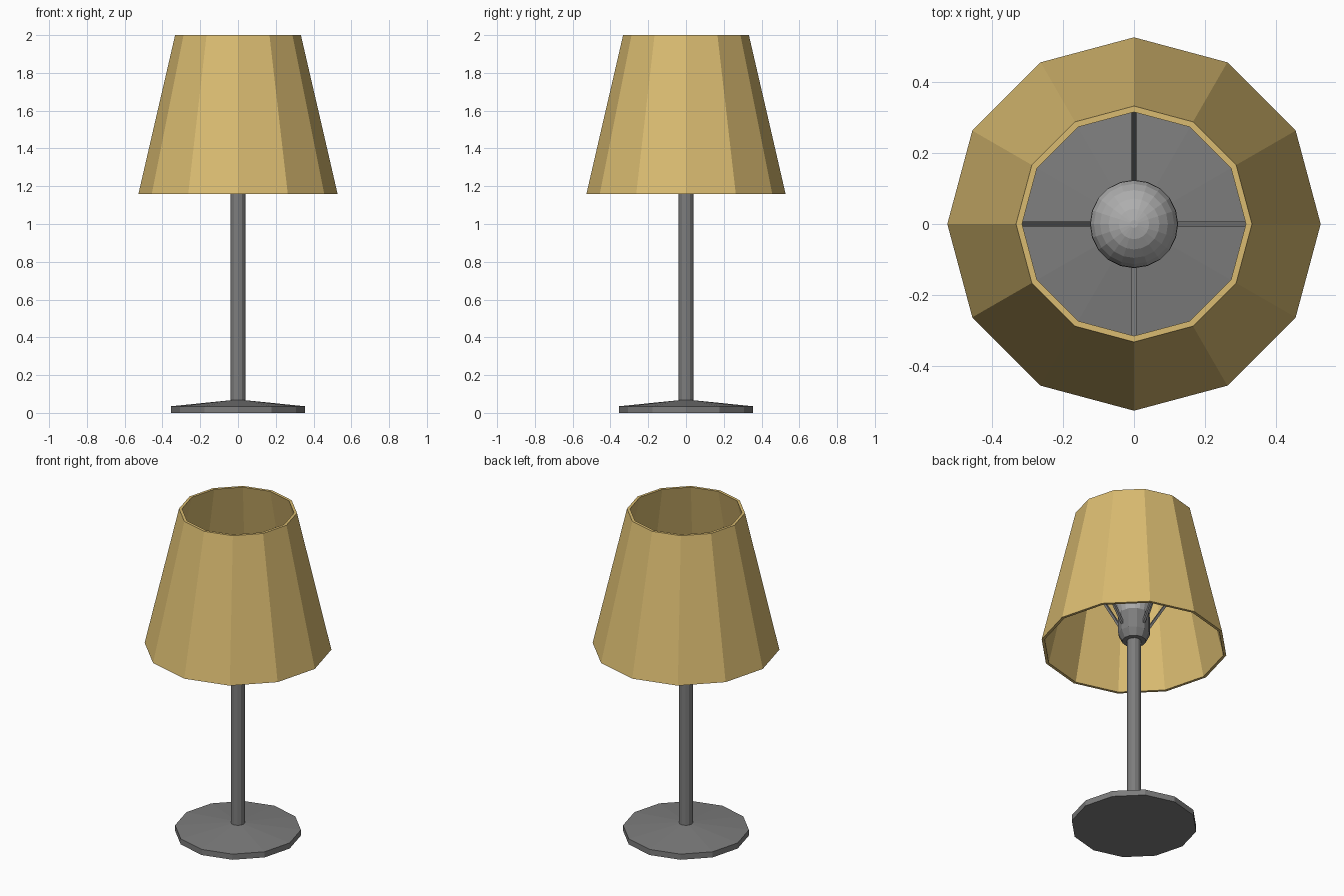
import bpy, bmesh, math
from mathutils import Vector

if "Cube" in bpy.data.objects:
    bpy.data.objects.remove(bpy.data.objects["Cube"])


def material(name, rgb):
    m = bpy.data.materials.new(name)
    m.diffuse_color = (*rgb, 1)
    m.use_nodes = True
    m.node_tree.nodes["Principled BSDF"].inputs["Base Color"].default_value = m.diffuse_color
    return m


FABRIC = material("warm_yellow_fabric", (0.70, 0.50, 0.165))
METAL = material("dark_grey_metal", (0.205, 0.205, 0.205))
GLASS = material("light_grey_glass", (0.42, 0.42, 0.42))


def finish(name, bm, mat):
    bmesh.ops.recalc_face_normals(bm, faces=bm.faces)
    me = bpy.data.meshes.new(name)
    bm.to_mesh(me)
    bm.free()
    me.materials.append(mat)
    ob = bpy.data.objects.new(name, me)
    bpy.context.collection.objects.link(ob)
    return ob


def lathe(name, profile, sides, mat, closed=False):
    """Revolve (radius, z) points around z; caps the ends unless the profile is a loop."""
    bm = bmesh.new()
    rings = [[bm.verts.new((r * math.cos(math.tau * i / sides),
                            r * math.sin(math.tau * i / sides), z))
              for i in range(sides)] for r, z in profile]
    pairs = list(zip(rings, rings[1:]))
    if closed:
        pairs.append((rings[-1], rings[0]))
    else:
        bm.faces.new(rings[0])
        bm.faces.new(rings[-1])
    for a, b in pairs:
        for i in range(sides):
            j = (i + 1) % sides
            bm.faces.new((a[i], a[j], b[j], b[i]))
    return finish(name, bm, mat)


# Foot, pole and bulb holder
lathe("base", [(0.355, 0), (0.355, 0.035), (0.04, 0.067)], 12, METAL)
lathe("pole", [(0.04, 0.06), (0.04, 1.21)], 12, METAL)
lathe("socket", [(0.068, 1.20), (0.09, 1.245), (0.09, 1.365)], 12, METAL)

# Bulb: neck flaring into a round globe
globe = [(0.125 * math.cos(math.radians(a)), 1.52 + 0.125 * math.sin(math.radians(a)))
         for a in range(-20, 86, 15)]
lathe("bulb", [(0.083, 1.36), (0.10, 1.42)] + globe, 20, GLASS)

# Open, thin-walled lamp shade
lathe("shade", [(0.527, 1.16), (0.333, 2.0), (0.316, 2.0), (0.510, 1.16)],
      12, FABRIC, closed=True)

# Four slanted arms holding the shade
for k in range(4):
    out = Vector((math.cos(k * math.pi / 2), math.sin(k * math.pi / 2), 0))
    start = out * 0.07 + Vector((0, 0, 1.265))
    end = out * 0.38 + Vector((0, 0, 1.755))
    axis = end - start
    bm = bmesh.new()
    bmesh.ops.create_cube(bm, size=1)
    bmesh.ops.scale(bm, vec=(0.014, 0.014, axis.length), verts=bm.verts)
    side = Vector((0, 0, 1)).cross(out)
    d = axis.normalized()
    n = side.cross(d)
    mid = (start + end) / 2
    for v in bm.verts:
        v.co = mid + side * v.co.x + n * v.co.y + d * v.co.z
    finish(f"shade_arm_{k + 1}", bm, METAL)
